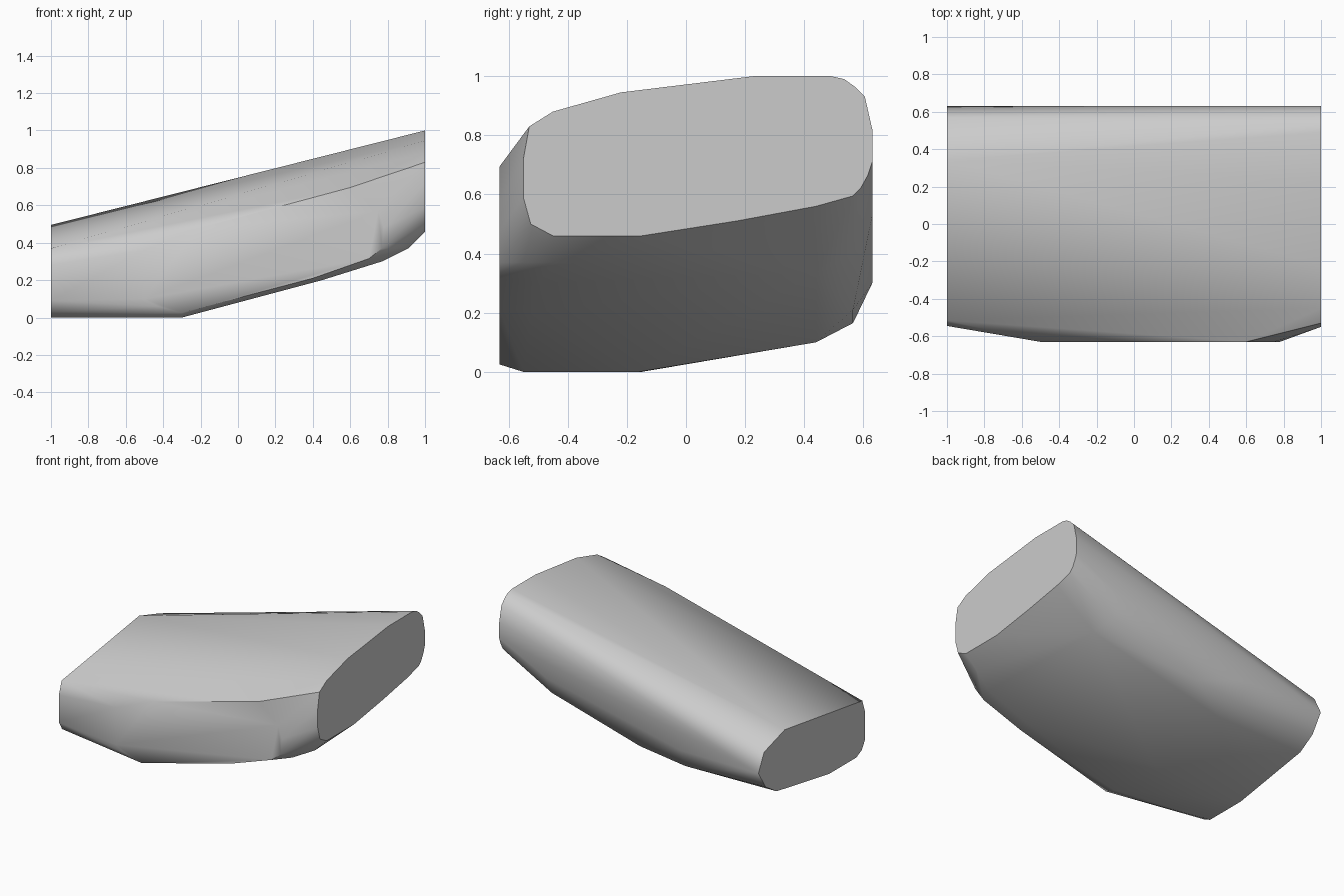
import bpy, bmesh, math

cube = bpy.data.objects.get("Cube")
if cube:
    bpy.data.objects.remove(cube, do_unlink=True)

# Outline (y, z) of the low end
LOW_END = [(-.45, 0), (-.15, 0), (.43, .1), (.55, .175), (.63, .3), (.568, .425),
           (.34, .495), (-.31, .4), (-.515, .37), (-.545, .28), (-.545, .09),
           (-.51, .03)]

# Outline (y, z) of the high end
HIGH_END = [(-.55, .72), (-.53, .83), (-.45, .88), (-.22, .945), (.23, 1), (.49, 1),
            (.535, .99), (.57, .965), (.605, .93), (.63, .82), (.63, .71), (.615, .665),
            (.59, .62), (.565, .595), (.44, .56), (.17, .51), (-.15, .46), (-.45, .46),
            (-.525, .5), (-.55, .59)]

# Outline (x, z) of the flat front
FRONT = [(-.5, .36), (-.22, .475), (.6, .695), (.75, .57), (.78, .48), (.77, .37),
         (.7, .315), (.4, .21), (-.3, .025), (-.43, .06), (-.5, .1)]

# Corners of the bent underside, front then back
UNDERSIDE = [(-.3, -.55, 0), (-.3, -.16, 0), (.45, -.52, .2),
             (.77, -.5, .3), (.91, -.45, .37),
             (-.32, .44, .1), (-.39, .565, .165), (-.4, .63, .3),
             (-.04, .565, .21), (.64, .565, .4), (.64, .63, .53), (.7, .44, .335)]

points = [(-1, y, z) for y, z in LOW_END]
points += [(1, y, z) for y, z in HIGH_END]
points += [(x, -.63, z) for x, z in FRONT]
points += UNDERSIDE

# Wrap the outlines in one convex skin
bm = bmesh.new()
for p in points:
    bm.verts.new(p)
hull = bmesh.ops.convex_hull(bm, input=bm.verts)
loose = {v for v in hull["geom_interior"] + hull["geom_unused"]
         if isinstance(v, bmesh.types.BMVert)}
bmesh.ops.delete(bm, geom=list(loose), context='VERTS')
bmesh.ops.dissolve_limit(bm, angle_limit=math.radians(.5), verts=bm.verts, edges=bm.edges)
bmesh.ops.recalc_face_normals(bm, faces=bm.faces)
mesh = bpy.data.meshes.new("sloped_block")
bm.to_mesh(mesh)
bm.free()

block = bpy.data.objects.new("sloped_block", mesh)
bpy.context.collection.objects.link(block)

# Plain grey finish
grey = bpy.data.materials.new("grey")
grey.use_nodes = True
colour = (.6, .6, .6, 1)
grey.diffuse_color = colour
grey.node_tree.nodes["Principled BSDF"].inputs["Base Color"].default_value = colour
mesh.materials.append(grey)

bpy.ops.object.select_all(action='DESELECT')
block.select_set(True)
bpy.context.view_layer.objects.active = block
bpy.ops.object.shade_smooth_by_angle(angle=math.radians(38))
